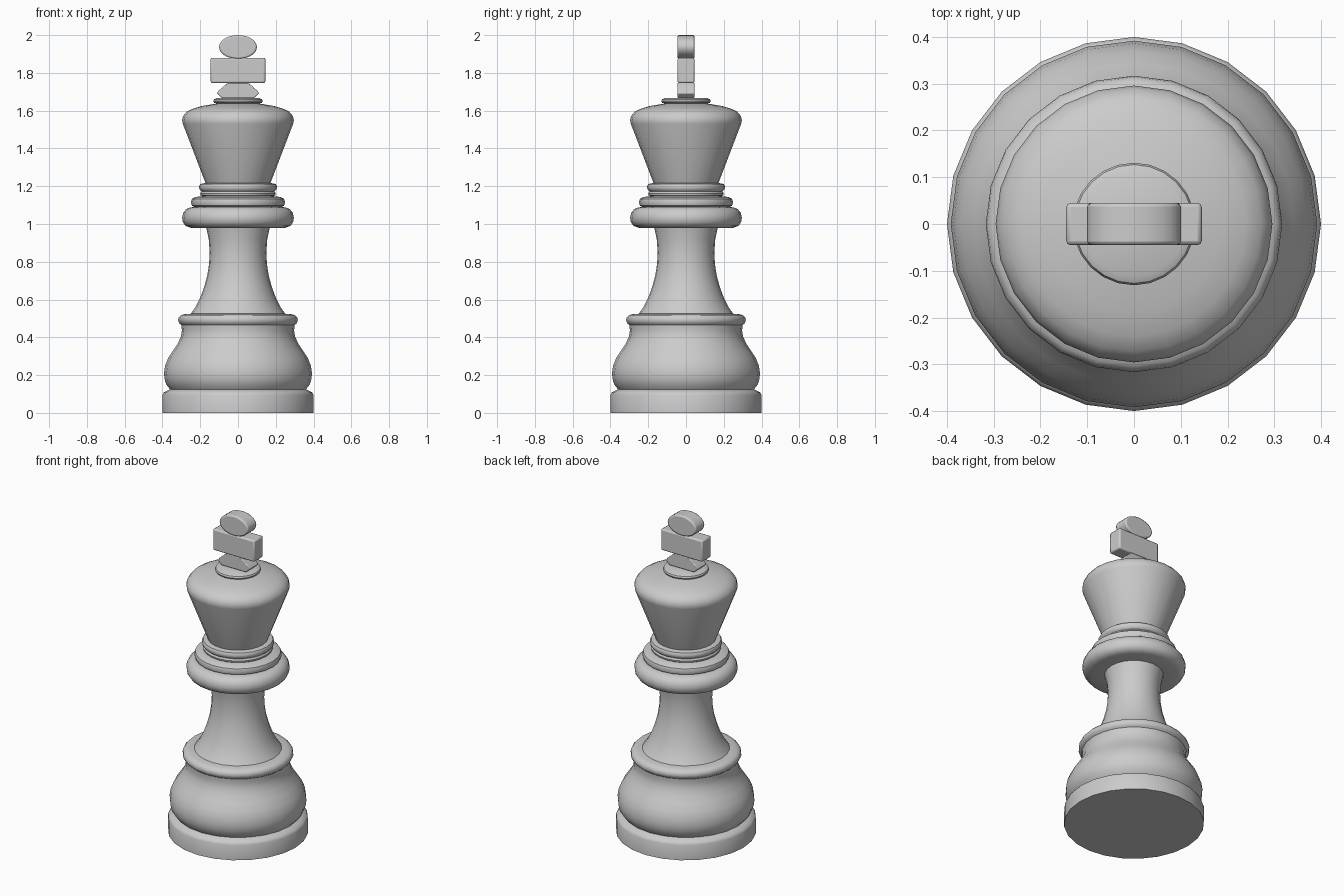
import bpy, bmesh, math

if "Cube" in bpy.data.objects:
    bpy.data.objects.remove(bpy.data.objects["Cube"])

SIDES = 24


def finish(name, bm, angle):
    bmesh.ops.recalc_face_normals(bm, faces=bm.faces)
    mesh = bpy.data.meshes.new(name)
    bm.to_mesh(mesh)
    bm.free()
    ob = bpy.data.objects.new(name, mesh)
    bpy.context.collection.objects.link(ob)
    bpy.ops.object.select_all(action='DESELECT')
    ob.select_set(True)
    bpy.context.view_layer.objects.active = ob
    bpy.ops.object.shade_smooth_by_angle(angle=math.radians(angle))
    return ob


def lathe(name, profile):
    """Turn (radius, height) points, listed bottom to top, about z."""
    bm = bmesh.new()
    rings = []
    for r, z in profile:
        count = SIDES if r > 0 else 1
        rings.append([bm.verts.new((r * math.cos(math.tau * i / SIDES),
                                    r * math.sin(math.tau * i / SIDES), z))
                      for i in range(count)])
    for a, b in zip(rings, rings[1:]):
        for i in range(SIDES):
            j = (i + 1) % SIDES
            quad = [a[i % len(a)], a[j % len(a)], b[j % len(b)], b[i % len(b)]]
            bm.faces.new(list(dict.fromkeys(quad)))
    bmesh.ops.recalc_face_normals(bm, faces=bm.faces)
    # an open band must face outward
    side = max(bm.faces, key=lambda f: f.calc_center_median().xy.length)
    if side.normal.xy.dot(side.calc_center_median().xy) < 0:
        bmesh.ops.reverse_faces(bm, faces=bm.faces)
    mesh_ob = finish(name, bm, 40)
    return mesh_ob


def slab(name, outline, bevel):
    """Extrude a front (x, z) outline through the cross thickness."""
    half = 0.045
    bm = bmesh.new()
    face = bm.faces.new([bm.verts.new((x, -half, z)) for x, z in outline])
    new = bmesh.ops.extrude_face_region(bm, geom=[face])['geom']
    for v in new:
        if isinstance(v, bmesh.types.BMVert):
            v.co.y = half
    ob = finish(name, bm, 35)
    mod = ob.modifiers.new("soft_edges", 'BEVEL')
    mod.width = bevel
    mod.segments = 2
    mod.limit_method = 'ANGLE'
    mod.angle_limit = math.radians(35)
    return ob


def mirrored(right):
    return right + [(-x, z) for x, z in reversed(right)]


# Foot disc and bulging base
lathe("foot", [(0, 0), (0.4, 0), (0.4, 0.095), (0.393, 0.108), (0.375, 0.118),
               (0.36, 0.125)])
lathe("base_bulge", [(0.36, 0.125), (0.38, 0.15), (0.389, 0.18), (0.392, 0.21),
                     (0.386, 0.25), (0.37, 0.29), (0.343, 0.33), (0.317, 0.37),
                     (0.302, 0.405), (0.297, 0.435), (0.3, 0.465)])
lathe("base_rim", [(0.3, 0.465), (0.312, 0.475), (0.317, 0.49), (0.314, 0.505),
                   (0.303, 0.517), (0.28, 0.523), (0.25, 0.525)])

# Waisted stem
lathe("stem", [(0.25, 0.525), (0.225, 0.56), (0.2, 0.61), (0.178, 0.67),
               (0.162, 0.73), (0.153, 0.79), (0.15, 0.85), (0.155, 0.92),
               (0.168, 0.98)])

# Stacked collar rings
lathe("collar", [(0.168, 0.98), (0.25, 0.98), (0.278, 0.99), (0.292, 1.01),
                 (0.296, 1.035), (0.289, 1.06), (0.273, 1.08), (0.25, 1.088),
                 (0.23, 1.09)])
lathe("collar_middle", [(0.23, 1.09), (0.244, 1.097), (0.25, 1.115),
                        (0.244, 1.133), (0.225, 1.143), (0.19, 1.147)])
lathe("collar_top", [(0.19, 1.147), (0.198, 1.152), (0.2, 1.162), (0.193, 1.172),
                     (0.198, 1.177), (0.205, 1.185), (0.206, 1.2),
                     (0.2, 1.212), (0.172, 1.217)])

# Flared head and button
lathe("head", [(0.172, 1.217), (0.292, 1.53), (0.296, 1.55), (0.29, 1.572),
               (0.272, 1.594), (0.24, 1.61), (0.19, 1.625), (0.115, 1.637)])
lathe("button", [(0.115, 1.637), (0.127, 1.642), (0.131, 1.65), (0.127, 1.66),
                 (0.112, 1.667), (0, 1.669)])

# Cross: flared foot, wide arms, oval top
slab("cross_foot", mirrored([(0.085, 1.667), (0.112, 1.692), (0.1, 1.708),
                             (0.055, 1.748)]), 0.005)
slab("cross_arms", mirrored([(0.145, 1.746), (0.145, 1.88)]), 0.009)
slab("cross_top", [(0.1 * math.cos(math.tau * i / 28),
                    1.937 + 0.063 * math.sin(math.tau * i / 28))
                   for i in range(28)], 0.008)
